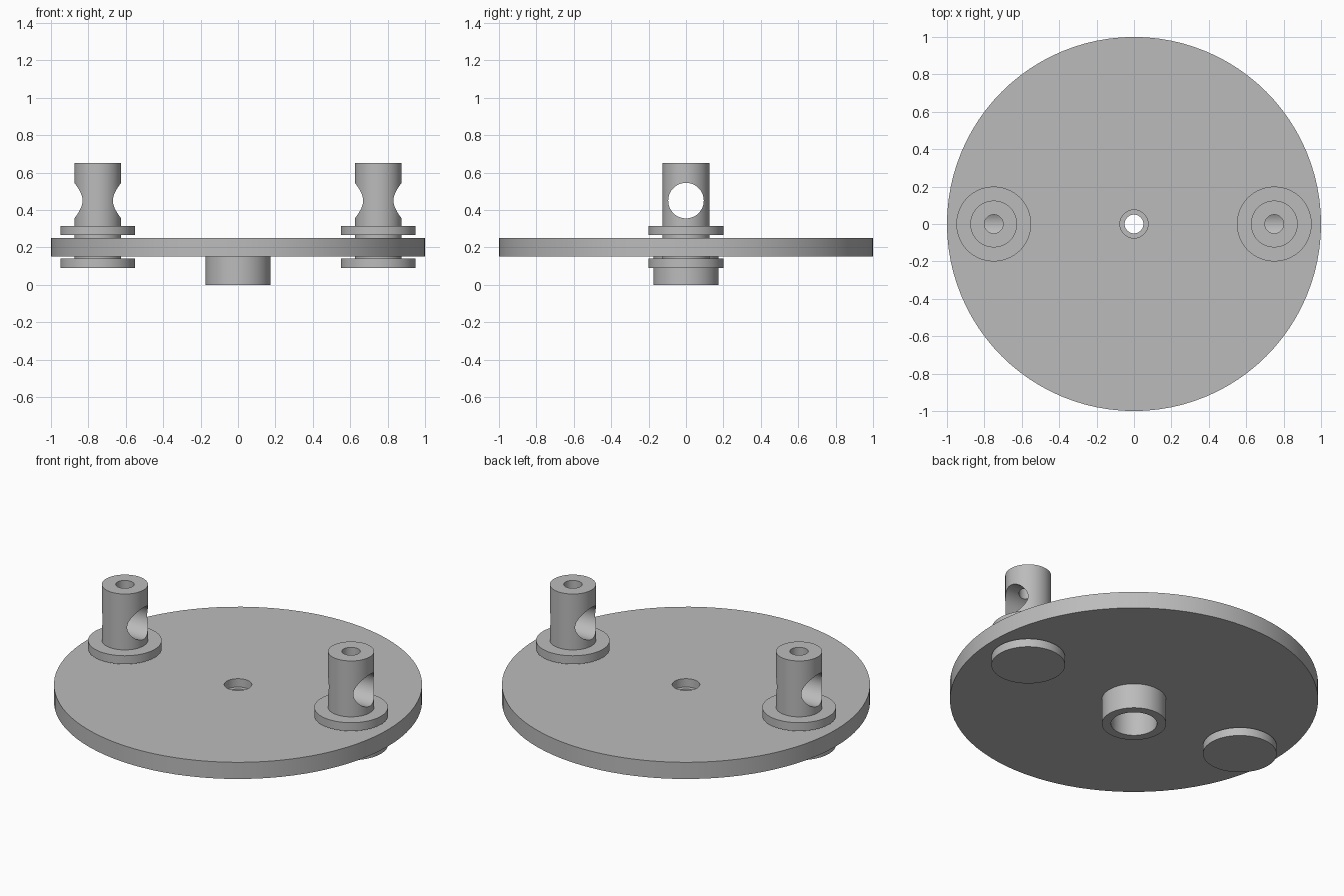
import bpy
import bmesh
import math

SEGMENTS = 96

if "Cube" in bpy.data.objects:
    bpy.data.objects.remove(bpy.data.objects["Cube"])

grey = bpy.data.materials.new("plain grey")
grey.use_nodes = True
colour = (0.5, 0.5, 0.5, 1)
grey.diffuse_color = colour
grey.node_tree.nodes["Principled BSDF"].inputs["Base Color"].default_value = colour


def lathe(name, profile, closed=False):
    """Revolve an (r, z) profile around the z axis."""
    bm = bmesh.new()
    verts = [bm.verts.new((r, 0, z)) for r, z in profile]
    edges = [bm.edges.new(pair) for pair in zip(verts, verts[1:])]
    if closed:
        edges.append(bm.edges.new((verts[-1], verts[0])))
    bmesh.ops.spin(bm, geom=verts + edges, cent=(0, 0, 0), axis=(0, 0, 1),
                   angle=math.tau, steps=SEGMENTS, use_duplicate=False)
    bmesh.ops.remove_doubles(bm, verts=bm.verts, dist=1e-5)
    bmesh.ops.recalc_face_normals(bm, faces=bm.faces)
    mesh = bpy.data.meshes.new(name)
    bm.to_mesh(mesh)
    bm.free()
    mesh.materials.append(grey)
    obj = bpy.data.objects.new(name, mesh)
    bpy.context.collection.objects.link(obj)
    return obj


def activate(obj):
    bpy.ops.object.select_all(action="DESELECT")
    obj.select_set(True)
    bpy.context.view_layer.objects.active = obj


def smooth(obj):
    activate(obj)
    bpy.ops.object.shade_smooth_by_angle(angle=math.radians(30))


# Disc with a hollow hub below and a stepped centre hole
disc = lathe("disc_with_hub", [
    (0.075, 0.25), (1, 0.25), (1, 0.15), (0.175, 0.15), (0.175, 0),
    (0.125, 0), (0.125, 0.15), (0.05, 0.15), (0.05, 0.2), (0.075, 0.2),
], closed=True)
smooth(disc)

# Flanged post with a blind hole in its top
post = lathe("left_post", [
    (0, 0.09), (0.2, 0.09), (0.2, 0.14), (0.125, 0.14), (0.125, 0.265),
    (0.2, 0.265), (0.2, 0.315), (0.125, 0.315), (0.125, 0.65),
    (0.05, 0.65), (0.05, 0.45), (0, 0.45),
])

# Sideways bore through the post
cutter = lathe("bore_cutter", [(0, -0.3), (0.095, -0.3), (0.095, 0.3), (0, 0.3)])
cutter.rotation_euler.y = math.pi / 2
cutter.location.z = 0.45
cutter.hide_render = True
bore = post.modifiers.new("bore", "BOOLEAN")
bore.operation = "DIFFERENCE"
bore.solver = "EXACT"
bore.object = cutter
activate(post)
bpy.ops.object.modifier_apply(modifier="bore")
bpy.data.objects.remove(cutter)
smooth(post)

# Matching post on the other side
other = post.copy()
other.name = "right_post"
bpy.context.collection.objects.link(other)
post.location.x = 0.75
other.location.x = -0.75
